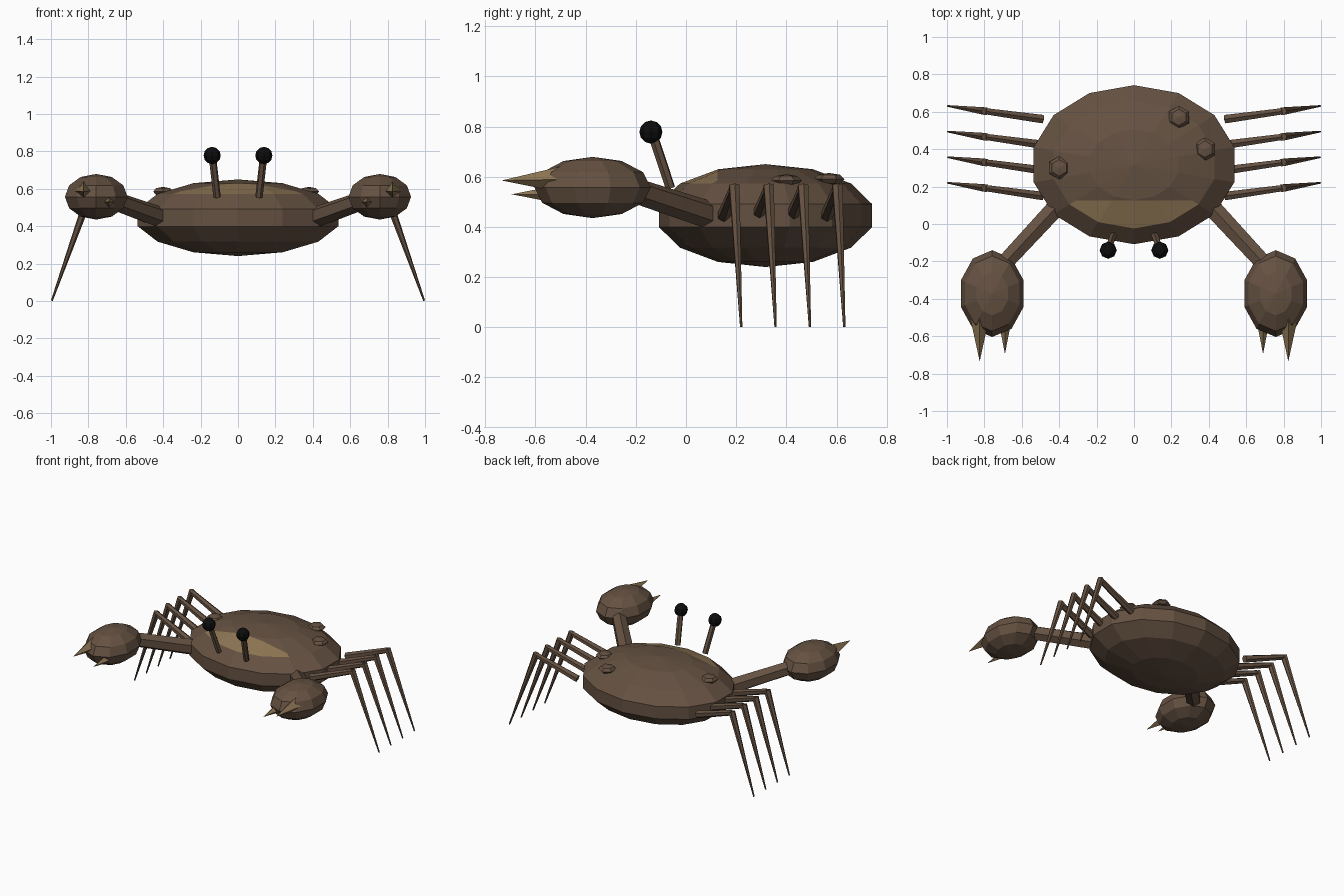
import bpy
import bmesh
from mathutils import Vector

cube = bpy.data.objects.get("Cube")
if cube:
    bpy.data.objects.remove(cube, do_unlink=True)


def material(name, color):
    mat = bpy.data.materials.new(name)
    mat.use_nodes = True
    mat.diffuse_color = (*color, 1)
    mat.node_tree.nodes["Principled BSDF"].inputs["Base Color"].default_value = (*color, 1)
    return mat


brown = material("shell brown", (0.13, 0.083, 0.054))
tan = material("pale tan", (0.27, 0.18, 0.088))
black = material("eye black", (0.004, 0.004, 0.004))


def finish(bm, name, *mats):
    mesh = bpy.data.meshes.new(name)
    bm.to_mesh(mesh)
    bm.free()
    obj = bpy.data.objects.new(name, mesh)
    for mat in mats:
        mesh.materials.append(mat)
    bpy.context.collection.objects.link(obj)
    return obj


def ellipsoid_mesh(center, radii, segments, rings):
    bm = bmesh.new()
    bmesh.ops.create_uvsphere(bm, u_segments=segments, v_segments=rings, radius=1)
    bmesh.ops.scale(bm, vec=radii, verts=bm.verts)
    bmesh.ops.translate(bm, vec=center, verts=bm.verts)
    return bm


def limb(name, start, end, r1, r2, sides, mat):
    """Tapered prism running from start to end."""
    a, b = Vector(start), Vector(end)
    bm = bmesh.new()
    bmesh.ops.create_cone(bm, cap_ends=True, segments=sides, radius1=r1, radius2=r2,
                          depth=(b - a).length)
    turn = (b - a).to_track_quat('Z', 'Y').to_matrix()
    bmesh.ops.rotate(bm, cent=(0, 0, 0), matrix=turn, verts=bm.verts)
    bmesh.ops.translate(bm, vec=(a + b) / 2, verts=bm.verts)
    return finish(bm, name, mat)


# Body, with a pale band cut into the front of the upper shell
bm = ellipsoid_mesh((0, 0.317, 0.445), (0.564, 0.436, 0.205), 14, 7)
band = [f for f in bm.faces if 0.58 < f.calc_center_median().z < 0.62]
edges = {e for f in band for e in f.edges}
verts = {v for f in band for v in f.verts}
bmesh.ops.bisect_plane(bm, geom=band + list(edges) + list(verts), dist=0.0001,
                       plane_co=(0, 0.125, 0), plane_no=(0, 1, 0))
for f in bm.faces:
    c = f.calc_center_median()
    f.material_index = int(0.58 < c.z < 0.625 and c.y < 0.125)
finish(bm, "body", brown, tan)

# Bumps on the shell
for i, spot in enumerate([(0.24, 0.57, 0.59), (0.38, 0.40, 0.585), (-0.40, 0.30, 0.585)]):
    finish(ellipsoid_mesh(spot, (0.062, 0.062, 0.025), 6, 4), f"shell_bump_{i + 1}", brown)

for side, s in (("left", 1), ("right", -1)):
    # Eyes on stalks
    limb(f"{side}_eye_stalk", (s * 0.112, -0.062, 0.555), (s * 0.137, -0.135, 0.775),
         0.02, 0.02, 6, brown)
    finish(ellipsoid_mesh((s * 0.138, -0.14, 0.778), (0.046, 0.046, 0.046), 8, 6),
           f"{side}_eye", black)

    # Claw arm, claw and pincers
    limb(f"{side}_claw_arm", (s * 0.42, 0.085, 0.45), (s * 0.73, -0.25, 0.56),
         0.056, 0.05, 6, brown)
    finish(ellipsoid_mesh((s * 0.758, -0.372, 0.557), (0.176, 0.232, 0.122), 10, 6),
           f"{side}_claw", brown)
    limb(f"{side}_large_pincer", (s * 0.825, -0.45, 0.59), (s * 0.825, -0.735, 0.585),
         0.062, 0, 4, tan)
    limb(f"{side}_small_pincer", (s * 0.69, -0.48, 0.53), (s * 0.69, -0.695, 0.53),
         0.042, 0, 4, tan)

    # Four jointed legs, front to back
    for i in range(4):
        y = 0.15 + 0.137 * i
        knee = (s * 0.795, y + 0.042, 0.555)
        limb(f"{side}_upper_leg_{i + 1}", (s * 0.49, y, 0.445), knee, 0.026, 0.019, 6, brown)
        limb(f"{side}_lower_leg_{i + 1}", (s * 0.795, y + 0.042, 0.565),
             (s * 0.995, y + 0.07, 0.002), 0.023, 0.005, 6, brown)
